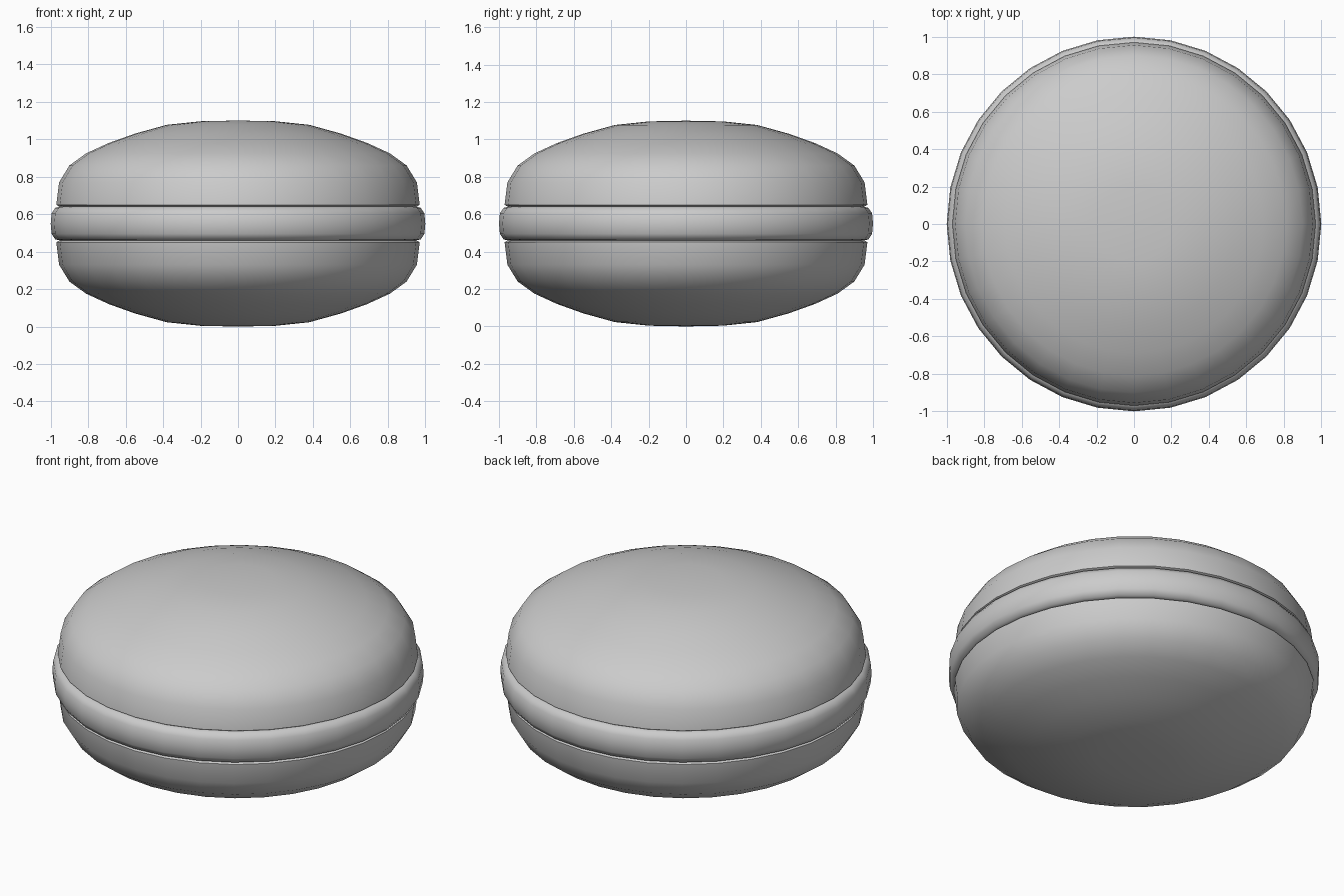
import bpy, bmesh
from math import sin, cos, pi, radians

if "Cube" in bpy.data.objects:
    bpy.data.objects.remove(bpy.data.objects["Cube"])

SEGMENTS = 32


def lathe(name, profile):
    """Revolve (radius, z) points, listed top to bottom, into a closed solid."""
    bm = bmesh.new()
    rings = []
    for r, z in profile:
        if r == 0:
            rings.append([bm.verts.new((0, 0, z))] * SEGMENTS)
        else:
            rings.append([bm.verts.new((r * cos(2 * pi * i / SEGMENTS),
                                        r * sin(2 * pi * i / SEGMENTS), z))
                          for i in range(SEGMENTS)])
    for upper, lower in zip(rings, rings[1:]):
        for i in range(SEGMENTS):
            j = (i + 1) % SEGMENTS
            corners = [upper[i], lower[i], lower[j], upper[j]]
            bm.faces.new(list(dict.fromkeys(corners)))
    bmesh.ops.recalc_face_normals(bm, faces=bm.faces)
    mesh = bpy.data.meshes.new(name)
    bm.to_mesh(mesh)
    bm.free()
    obj = bpy.data.objects.new(name, mesh)
    bpy.context.collection.objects.link(obj)
    bpy.ops.object.select_all(action='DESELECT')
    obj.select_set(True)
    bpy.context.view_layer.objects.active = obj
    bpy.ops.object.shade_smooth_by_angle(angle=radians(50))
    return obj


# Domed shells: same profile, the lower one flipped
HEIGHT = 1.1
shell = [(0, 1.1), (0.2, 1.096), (0.38, 1.077), (0.55, 1.03), (0.69, 0.98),
         (0.81, 0.925), (0.9, 0.86), (0.955, 0.77), (0.97, 0.65),
         (0.955, 0.641), (0, 0.641)]
lathe("top_shell", shell)
lathe("bottom_shell", [(r, HEIGHT - z) for r, z in reversed(shell)])

# Filling bulging slightly between the shells
lathe("filling", [(0, 0.64), (0.95, 0.64), (0.975, 0.634), (0.995, 0.605),
                  (1.0, 0.55), (0.995, 0.495), (0.975, 0.465),
                  (0.95, 0.46), (0, 0.46)])
